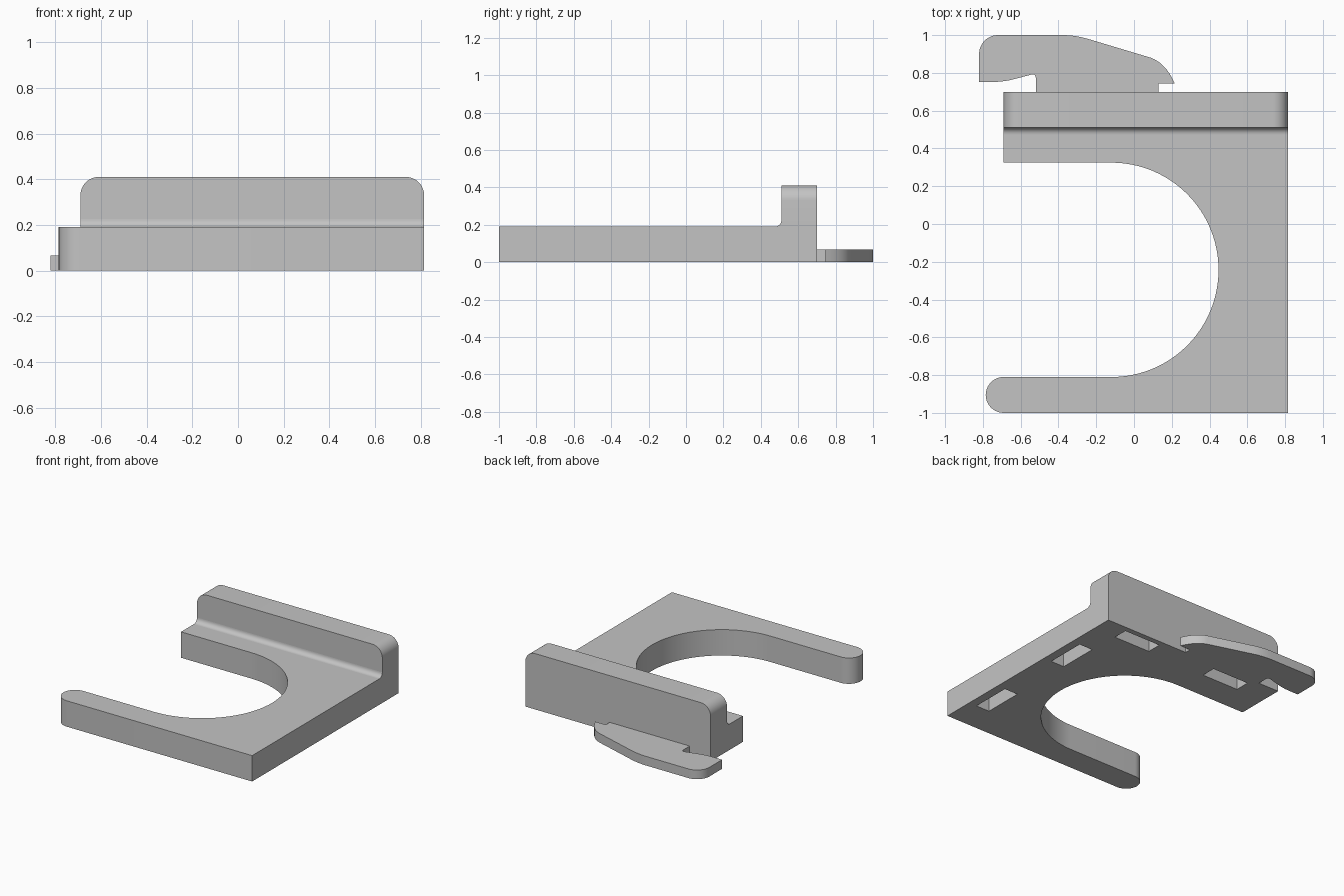
import bpy, bmesh
from math import sin, cos, radians
from mathutils import Vector

cube = bpy.data.objects.get("Cube")
if cube:
    bpy.data.objects.remove(cube, do_unlink=True)

grey = bpy.data.materials.new("plain grey")
grey.use_nodes = True
grey.diffuse_color = (0.55, 0.55, 0.55, 1)
grey.node_tree.nodes["Principled BSDF"].inputs["Base Color"].default_value = grey.diffuse_color


def arc(cx, cy, r, start, end, steps=12):
    angles = [radians(start + (end - start) * i / steps) for i in range(steps + 1)]
    return [(cx + r * cos(a), cy + r * sin(a)) for a in angles]


def curve(a, b, c, steps=8):
    """Quadratic bend from a to c, pulled towards b."""
    a, b, c = Vector(a), Vector(b), Vector(c)
    ts = [i / steps for i in range(steps + 1)]
    return [tuple(a * (1 - t) ** 2 + b * 2 * t * (1 - t) + c * t * t) for t in ts]


def extrude(name, outline, place, low, high):
    """Sweep a closed outline from low to high; place maps (u, v, depth) to xyz."""
    bm = bmesh.new()
    face = bm.faces.new([bm.verts.new(place(u, v, low)) for u, v in outline])
    shift = Vector(place(0, 0, high)) - Vector(place(0, 0, low))
    swept = bmesh.ops.extrude_face_region(bm, geom=[face], use_keep_orig=True)["geom"]
    bmesh.ops.translate(bm, vec=shift, verts=[v for v in swept if isinstance(v, bmesh.types.BMVert)])
    bmesh.ops.recalc_face_normals(bm, faces=bm.faces)
    mesh = bpy.data.meshes.new(name)
    bm.to_mesh(mesh)
    bm.free()
    mesh.materials.append(grey)
    obj = bpy.data.objects.new(name, mesh)
    bpy.context.collection.objects.link(obj)
    return obj


def activate(obj):
    bpy.ops.object.select_all(action="DESELECT")
    obj.select_set(True)
    bpy.context.view_layer.objects.active = obj


def flat(u, v, d):
    return (u, v, d)


def upright(u, v, d):
    return (u, d, v)


def sideways(u, v, d):
    return (d, u, v)


LEFT, RIGHT, BACK, THICK, WALL_Y = -0.69, 0.815, 0.70, 0.19, 0.51

# Base plate with a U-shaped opening and a round-ended arm
base_outline = [(RIGHT, -1), (RIGHT, BACK), (LEFT, BACK), (LEFT, 0.325)]
base_outline += arc(-0.12, -0.2425, 0.5675, 90, -90, 48)
base_outline += arc(LEFT, -0.905, 0.095, 90, 270, 20)
base = extrude("base_plate", base_outline, flat, 0, THICK)

# Pockets in the underside
pockets = [(0.64, -0.77, 0.11, 0.30), (0.64, 0.02, 0.11, 0.30),
           (0.33, 0.55, 0.30, 0.11), (-0.46, 0.54, 0.30, 0.11)]
for x, y, w, d in pockets:
    box = [(x, y), (x + w, y), (x + w, y + d), (x, y + d)]
    cutter = extrude("pocket_cutter", box, flat, -0.1, 0.13)
    cutter.hide_render = True
    mod = base.modifiers.new("pocket", "BOOLEAN")
    mod.operation, mod.solver, mod.object = "DIFFERENCE", "EXACT", cutter
    activate(base)
    bpy.ops.object.modifier_apply(modifier=mod.name)
    bpy.data.objects.remove(cutter, do_unlink=True)

# Back wall with rounded top corners
r, top = 0.08, 0.41
wall_outline = [(LEFT, THICK), (RIGHT, THICK)]
wall_outline += arc(RIGHT - r, top - r, r, 0, 90) + arc(LEFT + r, top - r, r, 90, 180)
wall = extrude("back_wall", wall_outline, upright, WALL_Y, BACK)

# Concave fillet where the wall meets the plate
f = 0.035
fillet_outline = [(WALL_Y, THICK)] + arc(WALL_Y - f, THICK + f, f, 0, -90, 8)
fillet = extrude("wall_fillet", fillet_outline, sideways, LEFT, RIGHT)

# Thin hooked latch behind the wall
latch_outline = [(0.13, BACK), (0.13, 0.745), (0.215, 0.745)]
latch_outline += curve((0.215, 0.745), (0.17, 0.85), (0.09, 0.88))[1:]
latch_outline += curve((-0.24, 0.979), (-0.31, 1.0), (-0.38, 1.0))
latch_outline += arc(-0.72, 0.90, 0.10, 90, 180)
latch_outline += [(-0.82, 0.752)]
latch_outline += curve((-0.75, 0.752), (-0.69, 0.752), (-0.63, 0.768))
latch_outline += [(-0.54, 0.792), (-0.525, 0.79), (-0.52, 0.775), (-0.52, BACK)]
latch = extrude("latch", latch_outline, flat, 0, 0.067)

for obj in (base, wall, fillet, latch):
    activate(obj)
    bpy.ops.object.shade_smooth_by_angle(angle=radians(30))
